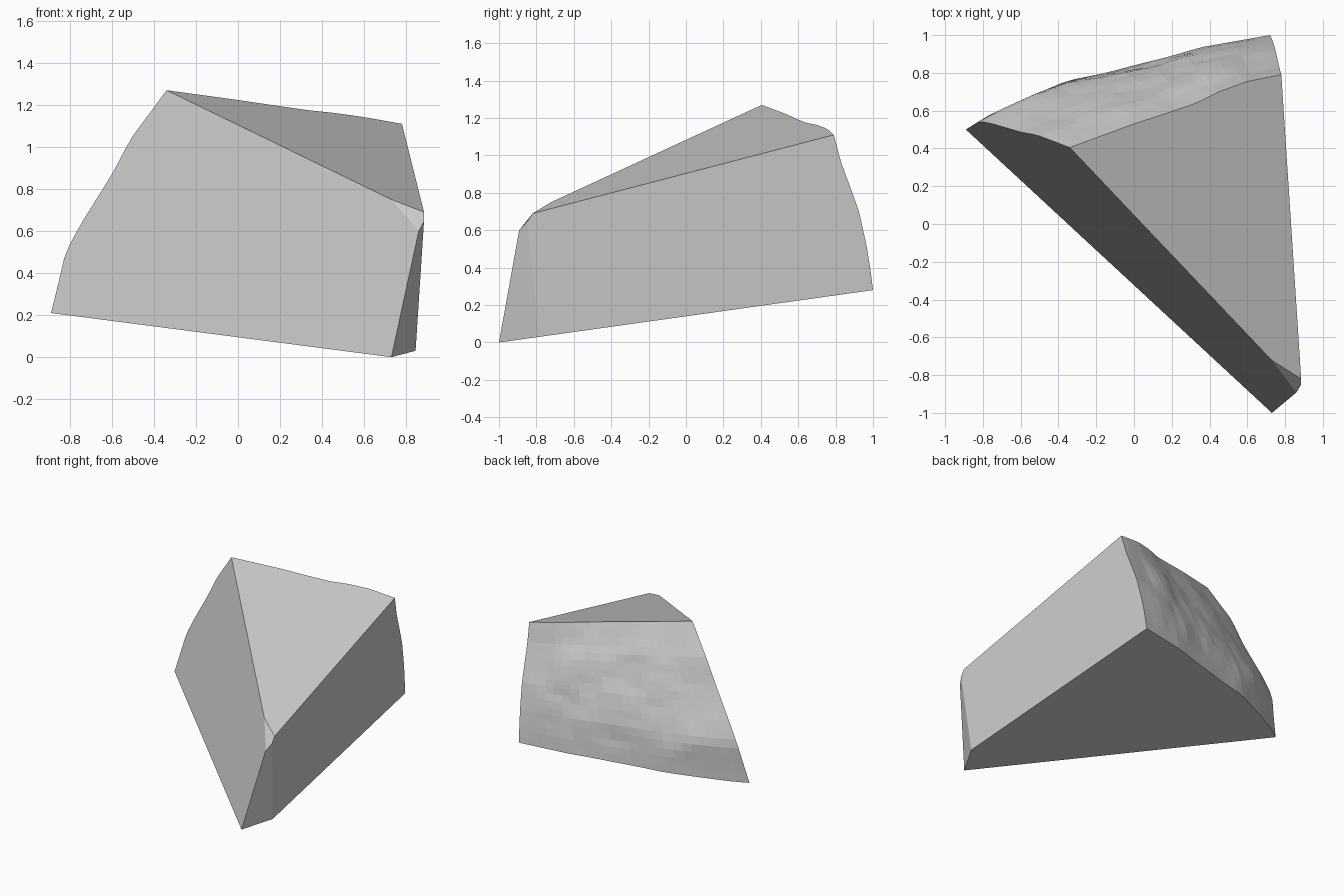
import bpy, bmesh
from mathutils import Vector, noise
from mathutils.geometry import normal, intersect_line_plane

if "Cube" in bpy.data.objects:
    bpy.data.objects.remove(bpy.data.objects["Cube"])

# Corners of the broken block
A = Vector((0.73, -1.0, 0.0))        # bottom front tip
B = Vector((0.845, -0.786, 0.03))    # bottom right of the chamfer
C = Vector((-0.89, 0.50, 0.21))      # bottom left
D = Vector((-0.34, 0.405, 1.27))     # peak
E = Vector((0.78, 0.79, 1.11))       # top back right
F = Vector((0.72, 1.0, 0.28))        # bottom back right
G = Vector((0.885, -0.82, 0.69))     # blunt nose, upper right
G2 = Vector((0.885, -0.85, 0.645))   # blunt nose, lower right
H = Vector((0.86, -0.892, 0.60))     # blunt nose, lower left
I = Vector((0.73, -0.722, 0.75))     # blunt nose, upper left

NU, NV = 24, 18                      # grid of the rough back


def rim(start, end, pairs, axis, plane, n):
    """Rim polyline: 2D points dropped along axis onto a flat face, resampled evenly."""
    nrm = normal(plane)
    pts = [start]
    for a, b in pairs:
        p = [a, b]
        p.insert(axis, 0.0)
        p = Vector(p)
        d = Vector((0, 0, 0))
        d[axis] = 1
        pts.append(intersect_line_plane(p, p + d, plane[0], nrm))
    pts.append(end)
    lens = [(q - p).length for p, q in zip(pts, pts[1:])]
    total, out = sum(lens), []
    for i in range(n + 1):
        s, k = total * i / n, 0
        while k < len(lens) - 1 and s > lens[k]:
            s -= lens[k]
            k += 1
        out.append(pts[k].lerp(pts[k + 1], min(1, s / lens[k])))
    return out


# Four rims of the rough back, each lying in its neighbouring flat face
low = rim(C, F, [(-0.78, 0.57), (-0.6, 0.655), (-0.35, 0.76), (-0.15, 0.80),
                 (0.0, 0.84), (0.2, 0.89), (0.35, 0.935)], 2, (A, C, F), NU)
top = rim(D, E, [(0.0, 0.53), (0.2, 0.595), (0.33, 0.64), (0.45, 0.70), (0.6, 0.755)],
          2, (D, E, G), NU)
left = rim(C, D, [(-0.86, 0.33), (-0.82, 0.50), (-0.75, 0.63), (-0.6, 0.87),
                  (-0.51, 1.04)], 1, (A, C, D), NV)
right = rim(F, E, [(0.985, 0.40), (0.965, 0.52), (0.925, 0.70), (0.875, 0.84),
                   (0.83, 0.96)], 0, (G, E, F), NV)


def back_point(i, j):
    """Blend the four rims and add gentle lumps that fade out at the rims."""
    u, v = i / NU, j / NV
    p = low[i].lerp(top[i], v) + left[j].lerp(right[j], u)
    p -= C.lerp(F, u).lerp(D.lerp(E, u), v)
    fade = min(1, 5 * min(u, 1 - u, v, 1 - v))
    lump = noise.noise(p * 3.5) * 0.022 + noise.noise(p * 9) * 0.008
    return p + Vector((-0.25, 0.85, 0.45)) * lump * fade


bm = bmesh.new()
grid = [[bm.verts.new(back_point(i, j)) for j in range(NV + 1)] for i in range(NU + 1)]
a, b, g, g2, h, k = (bm.verts.new(p) for p in (A, B, G, G2, H, I))

# Rough broken back
for i in range(NU):
    for j in range(NV):
        bm.faces.new((grid[i][j], grid[i + 1][j], grid[i + 1][j + 1], grid[i][j + 1]))

# Flat faces: front, top, right, bottom, then the blunt nose
bm.faces.new([a, h, k] + grid[0][::-1])
bm.faces.new([k, g] + [col[-1] for col in grid[::-1]])
bm.faces.new([b, g2, g] + grid[-1][::-1])
bm.faces.new([a, b] + [col[0] for col in grid[::-1]])
bm.faces.new((a, b, g2, h))
bm.faces.new((h, g2, g, k))
bmesh.ops.recalc_face_normals(bm, faces=bm.faces)

mesh = bpy.data.meshes.new("stone_fragment")
bm.to_mesh(mesh)
bm.free()
bpy.context.collection.objects.link(bpy.data.objects.new("stone_fragment", mesh))
